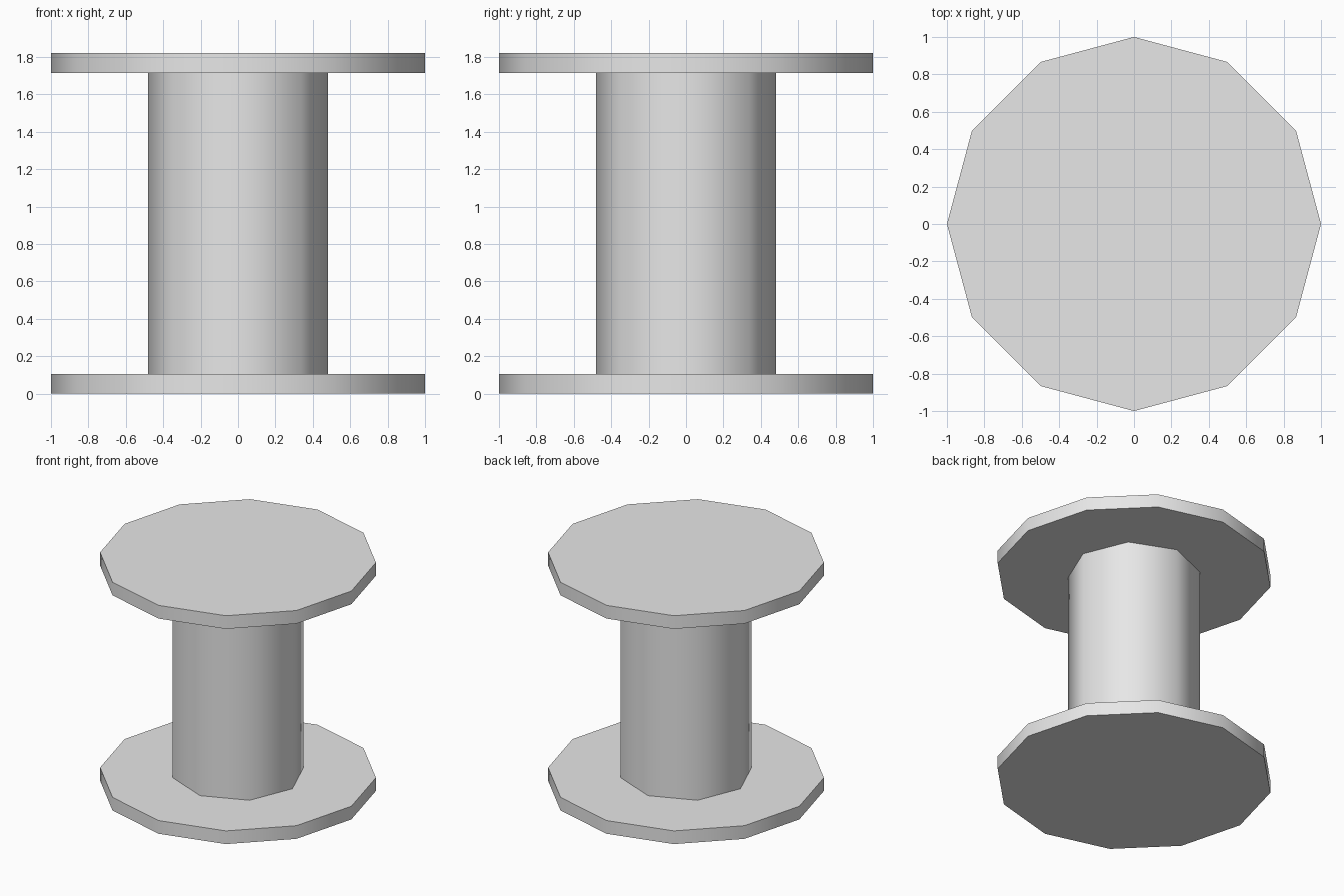
import bpy
import math

cube = bpy.data.objects.get("Cube")
if cube:
    bpy.data.objects.remove(cube, do_unlink=True)

# Single light grey material
grey = bpy.data.materials.new("light_grey")
grey.use_nodes = True
colour = (0.8, 0.8, 0.8, 1)
grey.diffuse_color = colour
grey.node_tree.nodes["Principled BSDF"].inputs["Base Color"].default_value = colour


def prism(name, sides, radius, bottom, top):
    """Upright prism with a corner on each axis, smooth walls and sharp rims."""
    bpy.ops.mesh.primitive_cylinder_add(
        vertices=sides, radius=radius, depth=top - bottom,
        location=(0, 0, (bottom + top) / 2))
    obj = bpy.context.object
    obj.name = name
    obj.data.materials.append(grey)
    bpy.ops.object.shade_smooth_by_angle(angle=math.radians(60))
    return obj


height = 1.82
flange = 0.105

# Two wide flanges joined by a narrow core
prism("bottom_flange", 12, 1.0, 0, flange)
prism("core", 8, 0.48, flange, height - flange)
prism("top_flange", 12, 1.0, height - flange, height)
